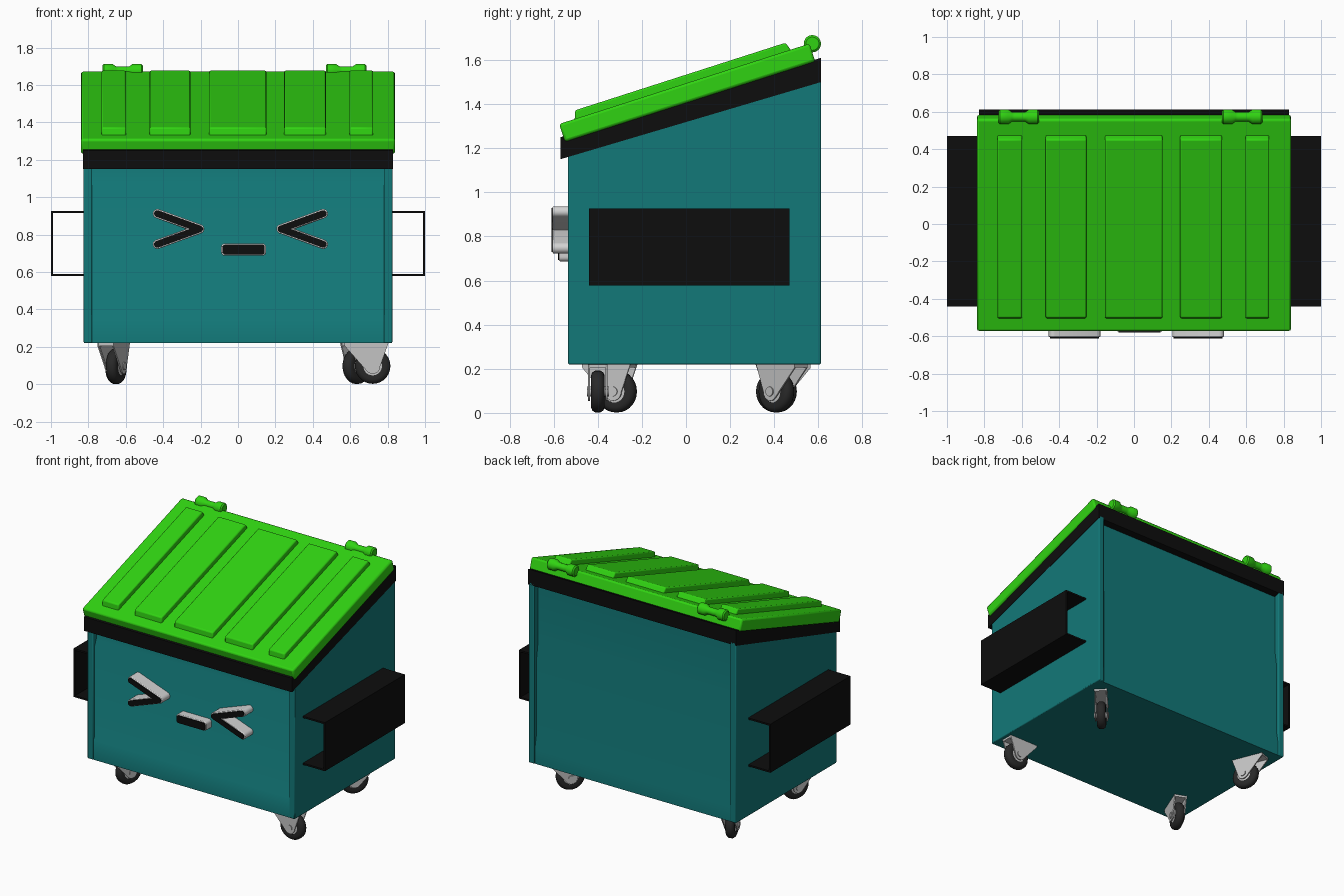
import bpy, bmesh, math
from mathutils import Matrix, Vector

cube = bpy.data.objects.get("Cube")
if cube:
    bpy.data.objects.remove(cube, do_unlink=True)


def material(name, rgb, rough=0.6):
    m = bpy.data.materials.new(name)
    m.use_nodes = True
    m.diffuse_color = (*rgb, 1)
    bsdf = m.node_tree.nodes["Principled BSDF"]
    bsdf.inputs["Base Color"].default_value = (*rgb, 1)
    bsdf.inputs["Roughness"].default_value = rough
    return m


TEAL = material("teal paint", (0.006, 0.19, 0.19))
GREEN = material("green plastic", (0.03, 0.65, 0.006))
BLACK = material("black metal", (0.004, 0.004, 0.004))
RUBBER = material("dark rubber", (0.022, 0.022, 0.022))
STEEL = material("light steel", (0.55, 0.55, 0.55))
WHITE = material("off white", (0.65, 0.65, 0.65))


def finish(name, bm, mat, bevel=0, matrix=None):
    bmesh.ops.recalc_face_normals(bm, faces=bm.faces)
    me = bpy.data.meshes.new(name)
    bm.to_mesh(me)
    bm.free()
    me.materials.append(mat)
    ob = bpy.data.objects.new(name, me)
    bpy.context.collection.objects.link(ob)
    if matrix:
        ob.matrix_world = matrix
    if bevel:
        mod = ob.modifiers.new("soft edges", "BEVEL")
        mod.width, mod.segments = bevel, 2
        mod.limit_method = "ANGLE"
    bpy.ops.object.select_all(action="DESELECT")
    ob.select_set(True)
    bpy.context.view_layer.objects.active = ob
    bpy.ops.object.shade_smooth_by_angle(angle=math.radians(35))
    return ob


def prism(name, axis, pts, lo, hi, mat, bevel=0, matrix=None):
    """Extrude a profile along x (points are y, z) or y (points are x, z)."""
    bm = bmesh.new()
    place = (lambda a, b: (lo, a, b)) if axis == "x" else (lambda a, b: (a, lo, b))
    face = bm.faces.new([bm.verts.new(place(a, b)) for a, b in pts])
    new = bmesh.ops.extrude_face_region(bm, geom=[face])["geom"]
    step = Vector((hi - lo, 0, 0) if axis == "x" else (0, hi - lo, 0))
    bmesh.ops.translate(bm, vec=step, verts=[v for v in new if isinstance(v, bmesh.types.BMVert)])
    return finish(name, bm, mat, bevel, matrix)


def lathe(name, axis, profile, mat, matrix):
    """Spin (distance, radius) points round the local x or y axis."""
    bm = bmesh.new()
    x = axis == "x"
    vs = [bm.verts.new((d, 0, r) if x else (0, d, r)) for d, r in profile]
    es = [bm.edges.new(p) for p in zip(vs, vs[1:])]
    bmesh.ops.spin(bm, geom=vs + es, cent=(0, 0, 0), axis=(1, 0, 0) if x else (0, 1, 0),
                   angle=math.tau, steps=28, use_duplicate=False)
    bmesh.ops.remove_doubles(bm, verts=bm.verts, dist=0.0005)
    return finish(name, bm, mat, 0, matrix)


def arc(cx, cz, r, a0, a1, n=8):
    angles = [math.radians(a0 + (a1 - a0) * i / n) for i in range(n + 1)]
    return [(cx + r * math.cos(a), cz + r * math.sin(a)) for a in angles]


# Body: stepped centre panel between two flat side walls
body = [(-0.53, 0.22), (-0.53, 0.36), (-0.515, 0.385), (-0.515, 1.035), (-0.497, 1.075),
        (-0.497, 1.2), (0.57, 1.5), (0.57, 1.065), (0.588, 0.94), (0.588, 0.41),
        (0.605, 0.32), (0.605, 0.22)]
prism("body_panels", "x", body, -0.79, 0.79, TEAL)
wall = [(-0.535, 0.22), (0.612, 0.22), (0.612, 1.52), (-0.535, 1.18)]
for side, s in (("left", 1), ("right", -1)):
    prism(side + "_wall", "x", wall, 0.78 * s, 0.825 * s, TEAL, 0.006)

    # Fork pocket: open channel of one outer plate and two flanges
    t = 0.012
    low, high, inner, outer = 0.578, 0.927, 0.82 * s, s
    web = s * (1 - t)
    channel = [(inner, low), (outer, low), (outer, high), (inner, high),
               (inner, high - t), (web, high - t), (web, low + t), (inner, low + t)]
    prism(side + "_fork_pocket", "y", channel, -0.44, 0.47, BLACK)

# Sloping rim under the lid
rim = [(-0.57, 1.15), (0.612, 1.5), (0.612, 1.61), (-0.57, 1.25)]
prism("rim", "x", rim, -0.828, 0.828, BLACK)

# Lid with raised ribs, laid out along its slope
SLOPE = math.radians(17.8)


def on_lid(s, h):
    return (-0.575 + s * math.cos(SLOPE) - h * math.sin(SLOPE),
            1.31 + s * math.sin(SLOPE) + h * math.cos(SLOPE))


lid = [on_lid(s, h) for s, h in ((0, -0.085), (1.192, -0.085), (1.192, 0), (0, 0))]
prism("lid", "x", lid, -0.84, 0.84, GREEN, 0.012)
rib = [on_lid(s, h) for s, h in ((0.07, -0.01), (1.105, -0.01), (1.09, 0.037), (0.088, 0.037))]
for i, (a, b) in enumerate(((-0.73, -0.598), (-0.472, -0.255), (-0.155, 0.152),
                            (0.247, 0.47), (0.595, 0.723))):
    prism(f"lid_rib_{i + 1}", "x", rib, a, b, GREEN, 0.008)

# Lid hinges: barrels with a narrow waist
half = [(0.108, 0), (0.108, 0.03), (0.1, 0.039), (0.055, 0.039), (0.035, 0.025), (0.02, 0.025)]
hinge = half + [(-d, r) for d, r in reversed(half)]
for side, x in (("left", 0.578), ("right", -0.617)):
    lathe(side + "_hinge", "x", hinge, GREEN, Matrix.Translation((x, 0.573, 1.674)))


# Face: pale raised shapes with black fronts
def chevron(w, mirror):
    tilt = 160
    px, pz = -0.205, 0.83
    dx, dz = -0.226, 0.082
    pts = arc(px, pz, w, 90 - tilt, tilt - 90)
    pts += arc(px + dx, pz + dz, w, tilt - 90, tilt + 90)
    pts.append((px - w / math.sin(math.radians(180 - tilt)), pz))
    pts += arc(px + dx, pz - dz, w, -tilt - 90, 90 - tilt)
    return [(0.025 - x, z) for x, z in pts] if mirror else pts


def mouth(grow):
    r, w, h = 0.012 + grow, 0.1, 0.013
    pts = []
    for sx, sz, a in ((1, 1, 0), (-1, 1, 90), (-1, -1, 180), (1, -1, 270)):
        pts += arc(0.03 + sx * w, 0.72 + sz * h, r, a, a + 90, 5)
    return pts


for side, m in (("left", True), ("right", False)):
    prism(side + "_eye", "y", chevron(0.025, m), -0.5, -0.605, WHITE, 0.005)
    prism(side + "_eye_front", "y", chevron(0.018, m), -0.604, -0.611, BLACK)
prism("mouth", "y", mouth(0.008), -0.5, -0.575, WHITE, 0.005)
prism("mouth_front", "y", mouth(0.001), -0.574, -0.581, BLACK)

# Swivel casters: tyre, hub, two fork plates and a top plate
half_tyre = [(0.029, 0.05), (0.031, 0.072), (0.025, 0.086), (0.012, 0.095)]
tyre = half_tyre + [(-d, r) for d, r in reversed(half_tyre)] + [half_tyre[0]]
hub = [(-0.05, 0), (-0.05, 0.022), (-0.026, 0.022), (-0.026, 0.054),
       (0.026, 0.054), (0.026, 0.022), (0.05, 0.022), (0.05, 0)]
fork = [(-0.15, 0.222), (-0.15, 0.205)] + arc(0, 0.095, 0.04, 215, 360) + [(0.085, 0.222)]
for name, x, y, heading in (("front_left", 0.72, -0.4, 0), ("front_right", -0.65, -0.315, 68),
                            ("back_left", 0.635, 0.41, 228), ("back_right", -0.655, 0.41, 292)):
    place = Matrix.Translation((x, y, 0)) @ Matrix.Rotation(math.radians(heading), 4, "Z")
    axle = place @ Matrix.Translation((0, 0, 0.097))
    lathe(name + "_tyre", "y", tyre, RUBBER, axle)
    lathe(name + "_hub", "y", hub, STEEL, axle)
    for s in (1, -1):
        prism(f"{name}_fork_{'a' if s > 0 else 'b'}", "y", fork, 0.036 * s, 0.044 * s,
              STEEL, 0, place)
    prism(name + "_top_plate", "y", [(-0.15, 0.205), (0.08, 0.205), (0.08, 0.222), (-0.15, 0.222)],
          -0.044, 0.044, STEEL, 0, place)
